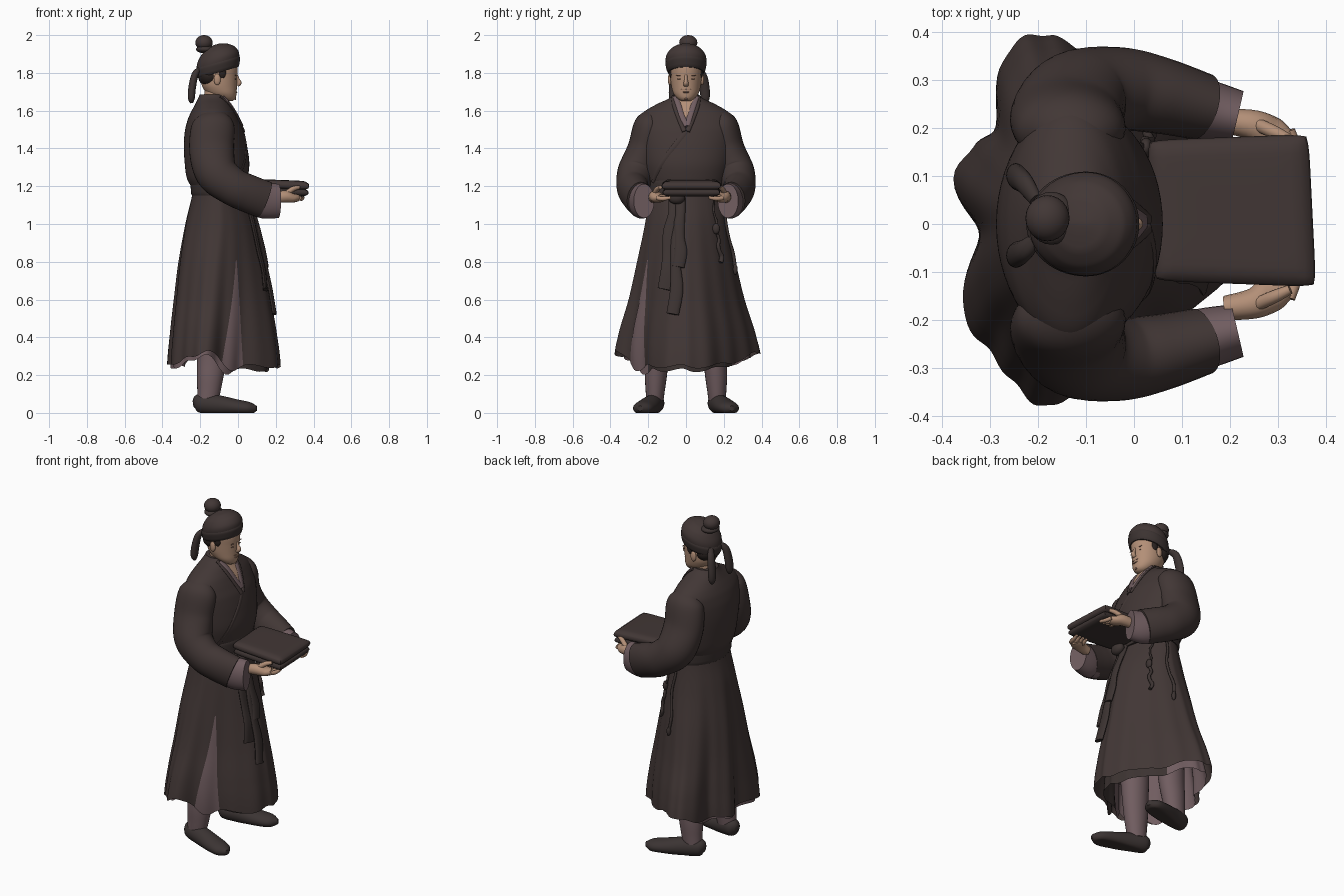
import bpy, bmesh, math
from mathutils import Vector

cube = bpy.data.objects.get("Cube")
if cube:
    bpy.data.objects.remove(cube, do_unlink=True)


def material(name, *rgb):
    m = bpy.data.materials.new(name)
    m.use_nodes = True
    m.diffuse_color = (*rgb, 1)
    bsdf = next(n for n in m.node_tree.nodes if n.type == 'BSDF_PRINCIPLED')
    bsdf.inputs["Base Color"].default_value = (*rgb, 1)
    return m


robe = material("dark robe", .054, .038, .036)
trim = material("darker cloth", .045, .033, .031)
cloth = material("mauve lining", .165, .11, .118)
skin = material("skin", .45, .275, .185)
lips = material("face brown", .24, .13, .09)
hair = material("hair", .024, .017, .015)
leather = material("shoe leather", .044, .034, .033)


def finish(name, bm, mat, angle=50):
    bmesh.ops.recalc_face_normals(bm, faces=bm.faces)
    mesh = bpy.data.meshes.new(name)
    bm.to_mesh(mesh)
    bm.free()
    mesh.materials.append(mat)
    ob = bpy.data.objects.new(name, mesh)
    bpy.context.collection.objects.link(ob)
    bpy.ops.object.select_all(action='DESELECT')
    ob.select_set(True)
    bpy.context.view_layer.objects.active = ob
    bpy.ops.object.shade_smooth_by_angle(angle=math.radians(angle))
    return ob


def second_colour(ob, mat, rule):
    ob.data.materials.append(mat)
    for face in ob.data.polygons:
        face.material_index = int(rule(face.center))


def skin_rows(name, rows, mat, closed=True, caps=True):
    """Bridge rows of points into one surface."""
    bm = bmesh.new()
    grid = [[bm.verts.new(p) for p in row] for row in rows]
    n = len(grid[0])
    for a, b in zip(grid, grid[1:]):
        for i in range(n if closed else n - 1):
            j = (i + 1) % n
            bm.faces.new((a[i], a[j], b[j], b[i]))
    if closed and caps:
        bm.faces.new(grid[0])
        bm.faces.new(grid[-1])
    return finish(name, bm, mat)


def spline(pts, i, t):
    """Catmull-Rom blend of tuples in segment i."""
    last = len(pts) - 1
    quad = [pts[min(max(i + k, 0), last)] for k in (-1, 0, 1, 2)]
    return [.5 * (2 * b + (c - a) * t + (2 * a - 5 * b + 4 * c - d) * t * t
                  + (3 * b - a - 3 * c + d) * t ** 3) for a, b, c, d in zip(*quad)]


def ring_at(rings, z):
    """Blend the listed values at key z."""
    i = 0
    while i < len(rings) - 2 and z > rings[i + 1][0]:
        i += 1
    z0, z1 = rings[i][0], rings[i + 1][0]
    return spline(rings, i, min(max((z - z0) / (z1 - z0), 0), 1))[1:]


def on_ring(rings, z, a, scale=1, sharp=1):
    """Point on an egg-shaped section: back x, front x, half width, widest x."""
    back, front, half, mid = ring_at(rings, z)
    c, s = math.cos(a), math.sin(a)
    p = sharp if c > 0 else 1
    x = mid + scale * ((front - mid) * c ** p if c > 0 else (mid - back) * c)
    return Vector((x, scale * half * math.copysign(abs(s) ** p, s), z))


def angles(n):
    return [2 * math.pi * i / n for i in range(n)]


def loft(name, rings, mat, rows=36, segs=56, tilt=0):
    z0, z1 = rings[0][0], rings[-1][0]
    out = []
    for k in range(rows + 1):
        row = [on_ring(rings, z0 + (z1 - z0) * k / rows, a) for a in angles(segs)]
        out.append([p + Vector((0, 0, tilt * (p.x + .1))) for p in row])
    return skin_rows(name, out, mat)


def front_x(rings, y, z):
    back, front, half, mid = ring_at(rings, z)
    return mid + (front - mid) * math.sqrt(max(0, 1 - (y / half) ** 2))


def tube(name, pts, mat, segs=20, sub=5, floor=None):
    """Oval tube along x, y, z, side radius, depth radius."""
    path = [spline(pts, i, k / sub) for i in range(len(pts) - 1) for k in range(sub)]
    path.append(list(pts[-1]))
    rows = []
    for i, p in enumerate(path):
        a, b = path[max(i - 1, 0)], path[min(i + 1, len(path) - 1)]
        t = (Vector(b[:3]) - Vector(a[:3])).normalized()
        side = Vector((0, 1, 0))
        side = (side - t * side.dot(t)).normalized()
        up = t.cross(side)
        row = [Vector(p[:3]) + side * (p[3] * math.cos(q)) + up * (p[4] * math.sin(q))
               for q in angles(segs)]
        if floor is not None:
            for v in row:
                v.z = max(v.z, floor)
        rows.append(row)
    return skin_rows(name, rows, mat)


def ball(name, loc, size, mat):
    bm = bmesh.new()
    bmesh.ops.create_uvsphere(bm, u_segments=24, v_segments=14, radius=1)
    for v in bm.verts:
        v.co = Vector([l + c * s for l, c, s in zip(loc, v.co, size)])
    return finish(name, bm, mat, 80)


# Jacket body with sloping shoulders
torso = [(1.17, -.235, .03, .19, -.1), (1.24, -.27, .05, .215, -.1), (1.32, -.282, .06, .235, -.1),
         (1.42, -.287, .047, .25, -.11), (1.5, -.28, .027, .258, -.12), (1.56, -.264, 0, .25, -.13),
         (1.6, -.245, -.02, .215, -.13), (1.64, -.224, -.045, .145, -.13), (1.665, -.212, -.058, .09, -.13),
         (1.685, -.203, -.068, .068, -.13)]
loft("jacket", torso, robe, rows=44)

# Open neck, lining bands and overlapping front edge
rows = []
for k in range(9):
    z = 1.55 + .0165 * k
    h = min((z - 1.53) * .36, .056)
    rows.append([(front_x(torso, h * u / 4, z) + .005, h * u / 4 + .005, z) for u in range(-4, 5)])
skin_rows("bare_throat", rows, skin, closed=False)


def band(name, path, width, mat, lift):
    pts = [(front_x(torso, y, z) + lift, y, z, width, .007) for y, z in path]
    tube(name, pts, mat, segs=12)


for side, s in (("left", 1), ("right", -1)):
    band(side + "_inner_collar", [(s * .054, 1.675), (s * .04, 1.63), (s * .022, 1.57), (.005, 1.52)], .016, cloth, .003)
    band(side + "_outer_collar", [(s * .064, 1.675), (s * .06, 1.63), (s * .04, 1.57), (s * .008, 1.49)], .013, robe, .001)
band("front_overlap", [(.01, 1.5), (-.06, 1.41), (-.13, 1.31), (-.17, 1.22)], .016, robe, -.004)

# Long pleated skirt: section rings and fold depth by angle in degrees
skirt = [(.25, -.365, .222, .4, -.17), (.4, -.355, .205, .372, -.16), (.6, -.337, .172, .31, -.14),
         (.8, -.315, .135, .262, -.12), (1, -.28, .092, .218, -.1), (1.2, -.235, .025, .188, -.1)]
folds = [(0, 1), (20, 1), (38, .91), (58, .9), (77, .96), (110, 1.04), (124, 1), (141, .8), (155, .94),
         (167, 1.08), (184, .79), (203, 1.05), (225, .95), (244, .94), (267, .98), (279, .92), (291, .8),
         (303, .78), (314, .8), (328, .95), (341, 1.01), (360, 1)]
slit = math.radians(302)


def skirt_point(a, v, scale=1):
    hem = .245 + .075 * math.sin(a) ** 4 + .02 * (math.cos(a) < 0) * math.cos(a) ** 2 + .01 * math.cos(9 * a + 1)
    depth = ring_at(folds, math.degrees(a) % 360)[0] - 1
    fold = 1 + v ** 1.6 * depth + .012 * v * math.sin(17 * a + 1)
    d = (a % (2 * math.pi) - slit) / .22
    z = 1.2 + v * (hem - .06 * math.exp(-d * d) - 1.2)
    return on_ring(skirt, max(z, .2), a, fold * scale, 1.25)


rows = [[skirt_point(a, k / 40) for a in angles(144)] for k in range(41)]
skin_rows("skirt", rows, robe, caps=False)
rows = [[skirt_point(a, k / 10, .87) - Vector((.01, 0, .02 * k / 10)) for a in angles(96)] for k in range(4, 11)]
second_colour(skin_rows("underskirt", rows, cloth, caps=False), trim, lambda c: c.x > -.03)
rows = []
for k in range(17):
    v = .4 + .6 * k / 16
    w = .01 + .19 * k / 16
    rows.append([skirt_point(slit + w * u / 6, v, 1.012) for u in range(-6, 7)])
skin_rows("side_slit_panel", rows, cloth, closed=False)

# Belt and hanging ties
belt = [(1.15, -.243, .046, .198, -.1), (1.16, -.248, .05, .203, -.1),
        (1.225, -.252, .052, .207, -.1), (1.237, -.248, .048, .2, -.1)]
loft("belt", belt, trim, rows=8)


def hanging(name, a, v0, v1, width, depth, mat, lift=1.05, sway=.03):
    pts = []
    for k in range(6):
        p = skirt_point(a + sway * math.sin(k * 2), v0 + (v1 - v0) * k / 5, lift)
        pts.append((*p, width * (.75 + .1 * k - .15 * (k % 2)), depth))
    tube(name, pts, mat, segs=12)
    return Vector(pts[-1][:3])


hanging("wide_sash_tail", -.4, .04, .57, .046, .012, trim, 1.05)
hanging("narrow_sash_tail", -.26, .04, .71, .03, .012, trim, 1.06)
hanging("short_sash_tail", -.2, .04, .45, .03, .012, trim, 1.07)
ball("sash_knot", (.075, -.05, 1.14), (.03, .045, .035), trim)
end = hanging("pendant_cord", .85, .05, .24, .006, .006, trim)
ball("pendant_charm", end, (.014, .02, .028), trim)
hanging("pendant_tassel", .85, .27, .43, .011, .009, trim)
end = hanging("side_cord", 1.3, .05, .5, .008, .008, trim, 1.04, .04)
ball("side_cord_knot", end, (.012, .012, .028), trim)

# Paired arms, hands, legs and shoes
for side, s in (("left", 1), ("right", -1)):
    sleeve = [(-.13, .17, 1.592, .03, .05), (-.13, .193, 1.53, .078, .11), (-.14, .222, 1.4, .087, .118),
              (-.115, .262, 1.275, .1, .112), (-.03, .28, 1.2, .088, .1), (.05, .268, 1.163, .08, .1),
              (.14, .244, 1.128, .07, .1)]
    tube(side + "_sleeve", [(x, s * y, *r) for x, y, *r in sleeve], robe, 32, 7)
    cuff = [(.06, .262, 1.15, .066, .09), (.14, .24, 1.125, .064, .096), (.215, .222, 1.122, .056, .09)]
    tube(side + "_cuff", [(x, s * y, *r) for x, y, *r in cuff], cloth, 32)

    def reach(name, pts, r):
        tube(side + name, [(x, .02 + s * y, z, r * w, r * h) for x, y, z, w, h in pts], skin, 12)

    reach("_palm", [(.19, .195, 1.14, .8, .9), (.25, .185, 1.145, 1, 1), (.285, .165, 1.138, 1.2, .8),
                    (.315, .148, 1.138, .9, .6)], .032)
    for f in range(4):
        x = .255 + .023 * f
        reach("_finger_%d" % (f + 1), [(x, .175, 1.138, 1, 1), (x + .012, .14, 1.134, 1, 1),
                                       (x + .02, .1, 1.14, .7, .7)], .0115)
    reach("_thumb", [(.25, .19, 1.155, 1, 1), (.29, .172, 1.185, 1, 1), (.325, .156, 1.195, .7, .7)], .014)

    leg = [(-.16, .165, .07, .046, .056), (-.154, .163, .12, .051, .062), (-.148, .16, .19, .058, .07),
           (-.14, .155, .28, .063, .077), (-.13, .15, .45, .075, .085)]
    tube(side + "_trouser_leg", [(x, s * y, *r) for x, y, *r in leg], cloth, 24)
    shoe = [(-.235, .15, .05, .015, .02), (-.205, .158, .052, .045, .05), (-.11, .183, .042, .052, .052),
            (-.01, .212, .03, .058, .042), (.06, .232, .024, .05, .033), (.098, .243, .024, .014, .014)]
    ob = tube(side + "_shoe", [(x, s * y, *r) for x, y, *r in shoe], leather, 28, 6, floor=0)
    second_colour(ob, trim, lambda c: c.z < .014)

# Soft folded cloth bundle, narrower toward the body
for i, (z, width, depth, thick) in enumerate(((1.172, .3, .322, .045), (1.208, .31, .328, .052))):
    bm = bmesh.new()
    bmesh.ops.create_cube(bm, size=2)
    bmesh.ops.subdivide_edges(bm, edges=bm.edges[:], cuts=17, use_grid_fill=True)
    for v in bm.verts:
        u, w, h = v.co
        puff = .5 + .5 * math.sqrt((1 - u ** 8) * (1 - w ** 8))
        corner = 1 - .03 * (u * w) ** 8
        bulge = 1 + .025 * (1 - h * h)
        y = w * width / 2 * (.96 + .04 * u) * corner * bulge
        v.co = Vector((.203 + u * depth / 2 * bulge * corner - .05 * y, .028 + y,
                       z - .006 * u + h * puff * thick / 2))
    finish("folded_cloth_%d" % (i + 1), bm, robe if i else trim)

# Neck, head and face
tube("neck", [(-.13, 0, 1.6, .056, .056), (-.122, 0, 1.67, .055, .058), (-.11, 0, 1.75, .055, .064)], skin)
head = [(1.65, -.085, -.03, .022, -.05), (1.662, -.125, -.014, .044, -.06), (1.69, -.165, -.008, .066, -.08),
        (1.73, -.19, -.006, .078, -.1), (1.78, -.2, -.004, .083, -.1), (1.83, -.205, -.002, .087, -.1),
        (1.88, -.2, -.015, .085, -.1)]
loft("head", head, skin, rows=26, segs=40)
tube("nose", [(-.008, 0, 1.79, .007, .006), (0, 0, 1.765, .009, .009), (.006, 0, 1.747, .013, .013),
              (-.004, 0, 1.732, .012, .008)], skin, 14)


def feature(name, y, z, size, mat):
    ball(name, (front_x(head, y, z), y, z), size, mat)


feature("mouth", 0, 1.698, (.004, .02, .004), lips)
feature("goatee", 0, 1.662, (.004, .007, .006), lips)
for side, s in (("left", 1), ("right", -1)):
    feature(side + "_eye", s * .034, 1.768, (.003, .012, .003), lips)
    feature(side + "_eyebrow", s * .035, 1.787, (.003, .017, .003), lips)
    feature(side + "_moustache", s * .014, 1.713, (.003, .012, .002), lips)
    ball(side + "_ear", (-.11, s * .086, 1.765), (.018, .01, .03), skin)
    ball(side + "_sideburn", (-.085, s * .077, 1.802), (.022, .012, .032), hair)
ball("back_hair", (-.15, 0, 1.785), (.062, .086, .06), hair)

# Cap with topknot and two tails
cap = [(1.805, -.212, .002, .095, -.1), (1.85, -.219, .007, .106, -.1), (1.885, -.215, .003, .106, -.1),
       (1.92, -.195, -.02, .088, -.11), (1.945, -.165, -.06, .055, -.115), (1.955, -.13, -.1, .008, -.115)]
loft("cap", cap, robe, tilt=.28)
brim = [(1.803, -.212, .002, .095, -.1), (1.813, -.22, .007, .102, -.1), (1.85, -.224, .011, .109, -.1),
        (1.862, -.217, .006, .105, -.1)]
loft("cap_band", brim, trim, rows=10, tilt=.28)
ball("topknot", (-.18, .012, 1.96), (.046, .048, .04), robe)
ball("topknot_base", (-.172, .012, 1.925), (.05, .055, .022), trim)
for side, y in (("left", .085), ("right", -.055)):
    tail = [(-.205, y * .6, 1.82, .015, .012), (-.228, y, 1.79, .023, .018), (-.243, y * 1.15, 1.72, .027, .02),
            (-.247, y * 1.2, 1.665, .023, .018), (-.245, y * 1.2, 1.64, .008, .007)]
    tube(side + "_cap_tail", tail, trim, 16)
